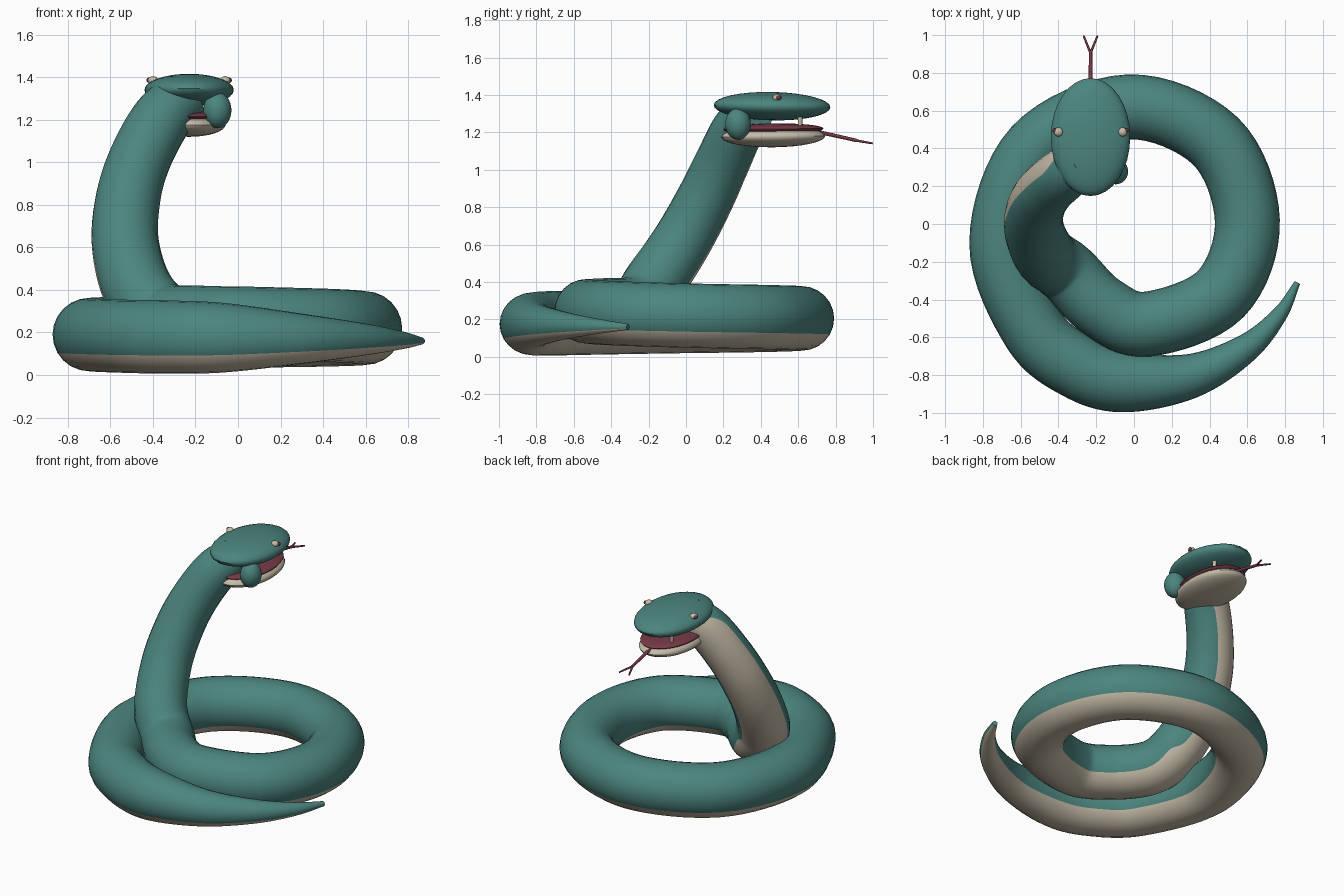
import bpy, bmesh, math
from mathutils import Vector

if "Cube" in bpy.data.objects:
    bpy.data.objects.remove(bpy.data.objects["Cube"])


def material(name, rgb):
    m = bpy.data.materials.new(name)
    m.diffuse_color = (*rgb, 1)
    m.use_nodes = True
    m.node_tree.nodes["Principled BSDF"].inputs["Base Color"].default_value = m.diffuse_color
    return m


TEAL = material("teal skin", (0.072, 0.235, 0.212))
CREAM = material("cream belly", (0.56, 0.50, 0.39))
MAROON = material("maroon mouth", (0.18, 0.042, 0.062))


def finish(bm, name, *mats):
    bmesh.ops.recalc_face_normals(bm, faces=bm.faces)
    mesh = bpy.data.meshes.new(name)
    bm.to_mesh(mesh)
    bm.free()
    for m in mats:
        mesh.materials.append(m)
    ob = bpy.data.objects.new(name, mesh)
    bpy.context.collection.objects.link(ob)
    bpy.ops.object.select_all(action='DESELECT')
    bpy.context.view_layer.objects.active = ob
    ob.select_set(True)
    bpy.ops.object.shade_smooth_by_angle(angle=math.radians(40))
    return ob


def ellipsoid(name, centre, radii, mat, tilt=0.0):
    bm = bmesh.new()
    bmesh.ops.create_uvsphere(bm, u_segments=32, v_segments=16, radius=1)
    for v in bm.verts:
        v.co = Vector(a * b for a, b in zip(v.co, radii))
    ob = finish(bm, name, mat)
    ob.location = centre
    ob.rotation_euler.x = tilt
    return ob


def rod(name, a, b, r1, r2, mat):
    a, b = Vector(a), Vector(b)
    bm = bmesh.new()
    bmesh.ops.create_cone(bm, cap_ends=True, segments=12, radius1=r1, radius2=r2,
                          depth=(b - a).length)
    ob = finish(bm, name, mat)
    ob.location = (a + b) / 2
    ob.rotation_euler = (b - a).to_track_quat('Z', 'Y').to_euler()
    return ob


def catmull(p0, p1, p2, p3, t):
    return 0.5 * (2 * p1 + (p2 - p0) * t + (2 * p0 - 5 * p1 + 4 * p2 - p3) * t * t
                  + (3 * p1 - p0 - 3 * p2 + p3) * t ** 3)


# Body path from tail tip to head: x, y, z, radius
PATH = [
    (0.865, -0.31, 0.16, 0.016), (0.77, -0.48, 0.163, 0.042),
    (0.59, -0.66, 0.167, 0.076), (0.30, -0.805, 0.17, 0.118),
    (-0.05, -0.835, 0.175, 0.162), (-0.30, -0.755, 0.178, 0.172),
    (-0.53, -0.56, 0.182, 0.172), (-0.70, -0.10, 0.19, 0.172),
    (-0.52, 0.40, 0.197, 0.172), (-0.03, 0.62, 0.205, 0.172),
    (0.43, 0.44, 0.212, 0.172), (0.60, 0.02, 0.22, 0.172),
    (0.46, -0.37, 0.232, 0.172), (0.07, -0.53, 0.243, 0.172),
    (-0.17, -0.44, 0.25, 0.17), (-0.35, -0.26, 0.27, 0.168),
    (-0.47, -0.165, 0.40, 0.166), (-0.53, -0.02, 0.62, 0.158),
    (-0.515, 0.10, 0.84, 0.152), (-0.455, 0.19, 1.03, 0.146),
    (-0.355, 0.275, 1.21, 0.14), (-0.255, 0.35, 1.305, 0.122),
]
SIDES, STEPS = 24, 8
pts = [Vector(p) for p in PATH]
ext = [2 * pts[0] - pts[1]] + pts + [2 * pts[-1] - pts[-2]]
samples = [catmull(*ext[i:i + 4], s / STEPS)
           for i in range(len(pts) - 1) for s in range(STEPS)] + [pts[-1]]
FORWARD, DOWN = Vector((-0.62, 0.78, 0)), Vector((0, 0, -1))

# Swept body with the belly strip following the underside and neck front
bm = bmesh.new()
rings = []
for i, p in enumerate(samples):
    c = p.xyz
    tan = (samples[min(i + 1, len(samples) - 1)].xyz - samples[max(i - 1, 0)].xyz).normalized()
    k = min(1, max(0, tan.z - 0.1) * 1.5)
    belly = FORWARD * k + DOWN * (1 - k)
    belly = (belly - tan * belly.dot(tan)).normalized()
    side = tan.cross(belly)
    rings.append([bm.verts.new(c + p.w * (belly * math.cos(a) + side * math.sin(a)))
                  for a in (2 * math.pi * j / SIDES for j in range(SIDES))])
for r0, r1 in zip(rings, rings[1:]):
    for j in range(SIDES):
        n = (j + 1) % SIDES
        f = bm.faces.new((r0[j], r0[n], r1[n], r1[j]))
        f.material_index = 1 if j < 4 or j >= SIDES - 4 else 0
bm.faces.new(rings[0])
bm.faces.new(rings[-1])
finish(bm, "body", TEAL, CREAM)

# Head and open mouth
HX = -0.23
ellipsoid("upper_head", (HX, 0.46, 1.34), (0.21, 0.312, 0.076), TEAL, -0.02)
ellipsoid("lower_jaw", (HX, 0.467, 1.178), (0.172, 0.277, 0.058), CREAM, 0.01)
ellipsoid("mouth_lining", (HX, 0.467, 1.218), (0.165, 0.268, 0.03), MAROON, 0.01)

# Paired head details
for s, label in ((-1, "left"), (1, "right")):
    ellipsoid(f"jaw_hinge_{label}", (HX + s * 0.133, 0.278, 1.245),
              (0.066, 0.068, 0.085), TEAL)
    ellipsoid(f"eye_{label}", (HX + s * 0.17, 0.487, 1.385), (0.024, 0.024, 0.02), CREAM)
    ellipsoid(f"pupil_{label}", (HX + s * 0.19, 0.495, 1.386), (0.011, 0.012, 0.012), MAROON)
    rod(f"fang_{label}", (HX + s * 0.09, 0.61, 1.30), (HX + s * 0.09, 0.61, 1.23),
        0.014, 0.011, CREAM)
    rod(f"tongue_fork_{label}", (HX, 0.905, 1.157), (HX + s * 0.037, 0.997, 1.141),
        0.007, 0.005, MAROON)

# Tongue
rod("tongue", (HX, 0.65, 1.215), (HX, 0.915, 1.156), 0.011, 0.009, MAROON)
